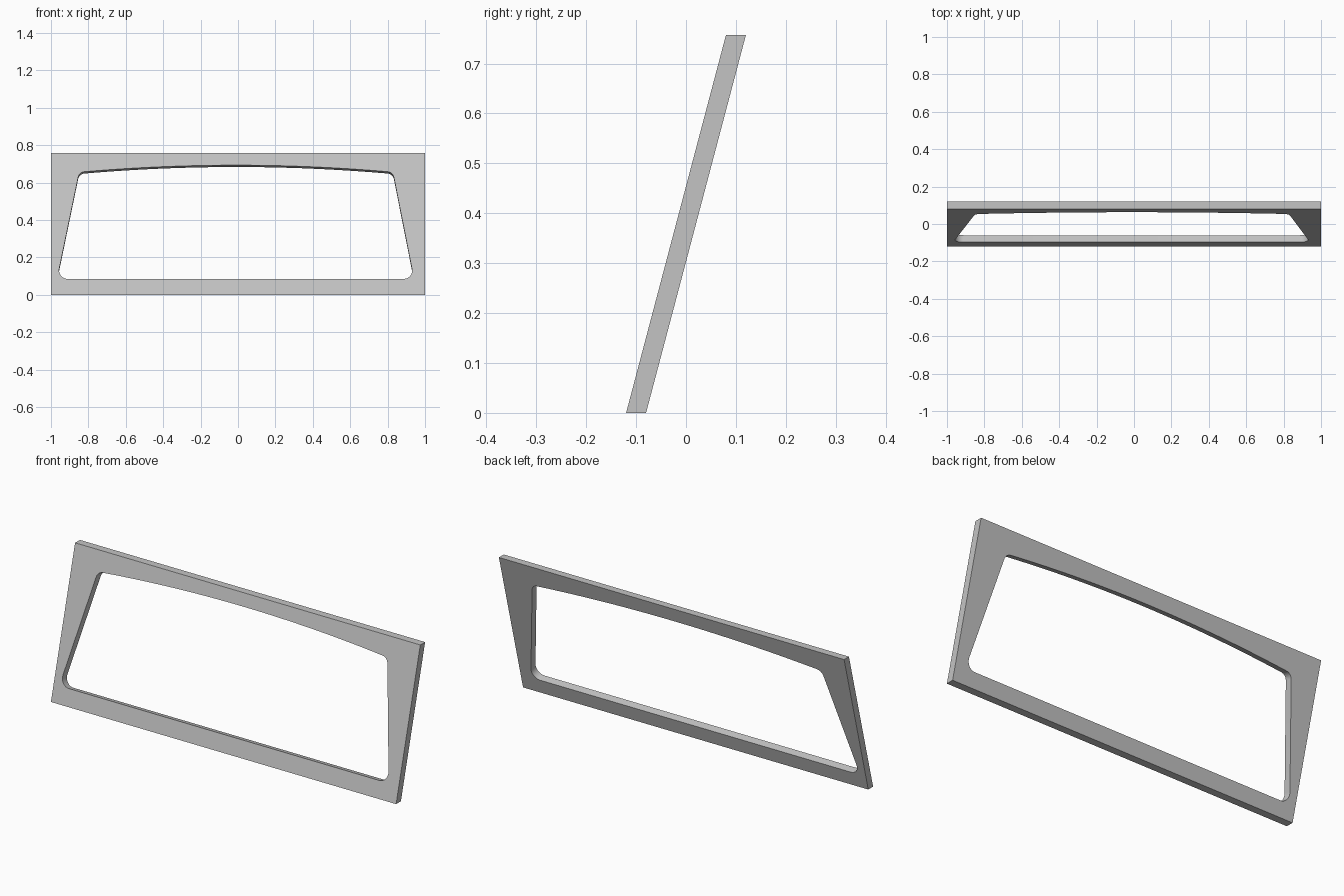
import bpy, bmesh, math
from mathutils import Vector

cube = bpy.data.objects.get("Cube")
if cube:
    bpy.data.objects.remove(cube)

HEIGHT, DEPTH, LEAN = 0.757, 0.04, 0.2
slope = math.atan2(LEAN, HEIGHT)
# Square to the leaning panel, pointing backwards and down
through = Vector((0, math.cos(slope), -math.sin(slope))) * DEPTH * math.cos(slope)
level = Vector((0, DEPTH, 0))


def on_front(p):
    """Place an (x, z) point on the leaning front plane."""
    return Vector((p[0], -0.12 + LEAN * p[1] / HEIGHT, p[1]))


def rounded(prev, corner, nxt, radius, steps=8):
    """Points of a circular fillet at a corner."""
    a, b = (prev - corner).normalized(), (nxt - corner).normalized()
    half = a.angle(b) / 2
    centre = corner + (a + b).normalized() * radius / math.sin(half)
    start = corner + a * radius / math.tan(half) - centre
    end = corner + b * radius / math.tan(half) - centre
    sweep = math.pi - 2 * half
    return [centre + (start * math.sin(sweep * (1 - i / steps))
                      + end * math.sin(sweep * i / steps)) / math.sin(sweep)
            for i in range(steps + 1)]


def crown(x):
    """Bowed upper edge of the opening."""
    return Vector((x, 0.693 - 0.053 * (x + 0.01) ** 2))


# Opening outline: straight sill, slanted sides, bowed top
bl, br = Vector((-0.967, 0.085)), Vector((0.941, 0.085))
tr, tl = crown(0.828), crown(-0.849)
arc = [crown(0.79 - 1.60 * i / 32) for i in range(33)]
opening = (rounded(tl, bl, br, 0.045) + rounded(bl, br, tr, 0.045)
           + rounded(br, tr, arc[0], 0.036) + arc
           + rounded(arc[-1], tl, bl, 0.036))
outline = [(-1, 0), (1, 0), (1, HEIGHT), (-1, HEIGHT)]

# Front and back faces with the opening, joined by the walls
bm = bmesh.new()
caps = [[], []]
for points, offset in ((outline, level), (opening, through)):
    front = [bm.verts.new(on_front(p)) for p in points]
    back = [bm.verts.new(v.co + offset) for v in front]
    for i in range(len(front)):
        j = (i + 1) % len(front)
        bm.faces.new((front[i], front[j], back[j], back[i]))
        for cap, loop in zip(caps, (front, back)):
            cap.append(bm.edges.get((loop[i], loop[j])))
for cap in caps:
    bmesh.ops.triangle_fill(bm, edges=cap, use_beauty=True)
bmesh.ops.recalc_face_normals(bm, faces=bm.faces)

mesh = bpy.data.meshes.new("window_frame")
bm.to_mesh(mesh)
bm.free()
frame = bpy.data.objects.new("window_frame", mesh)
bpy.context.collection.objects.link(frame)

# Plain grey finish
grey = bpy.data.materials.new("light_grey")
grey.use_nodes = True
colour = (0.55, 0.55, 0.55, 1)
grey.diffuse_color = colour
grey.node_tree.nodes["Principled BSDF"].inputs["Base Color"].default_value = colour
mesh.materials.append(grey)

bpy.context.view_layer.objects.active = frame
frame.select_set(True)
bpy.ops.object.shade_smooth_by_angle(angle=math.radians(30))
